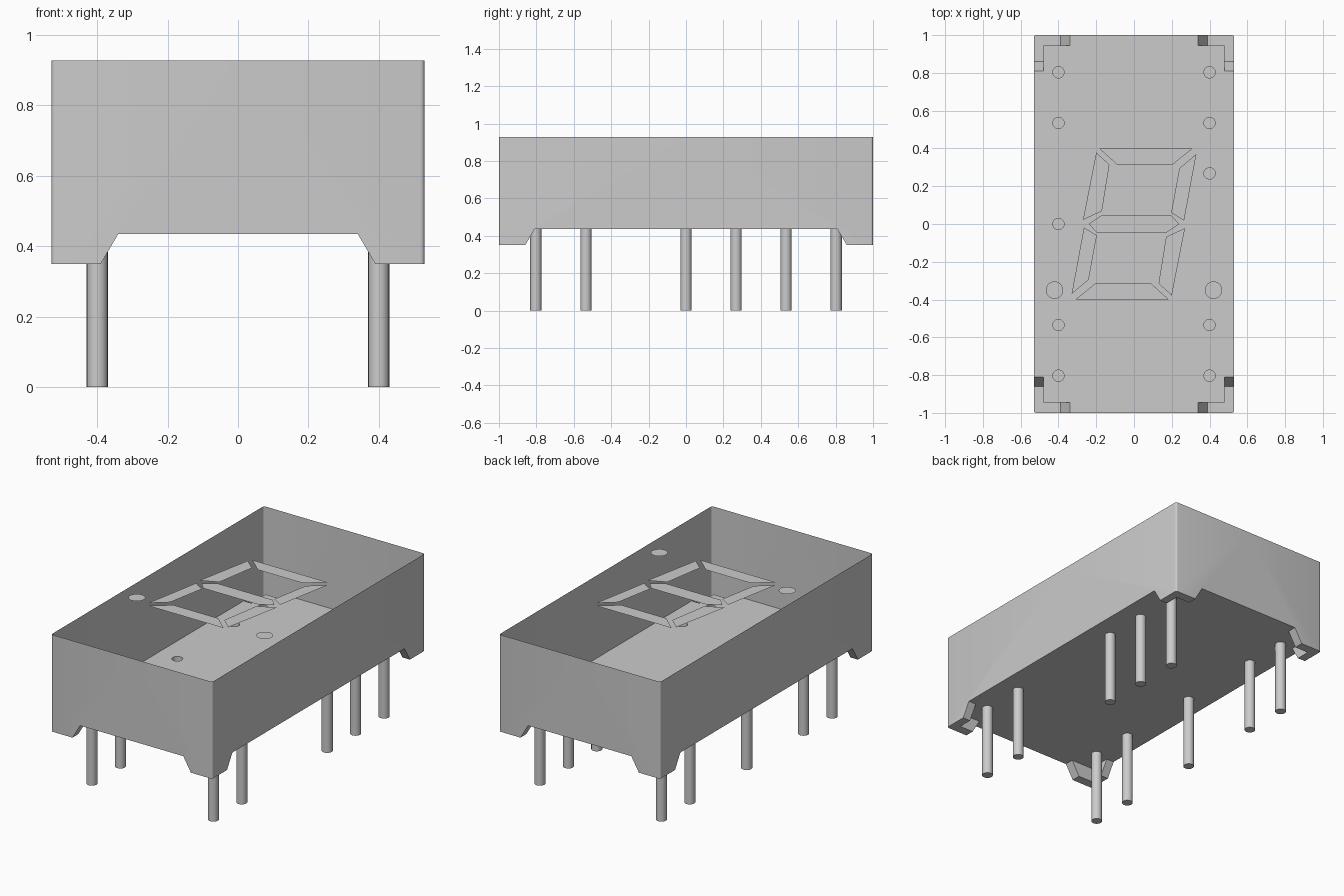
import bpy, bmesh, math
from mathutils import Vector

if "Cube" in bpy.data.objects:
    bpy.data.objects.remove(bpy.data.objects["Cube"], do_unlink=True)

HX, HY = 0.53, 1.0                        # half width, half length
TOP, FLOOR, FOOT = 0.927, 0.435, 0.35     # heights
IX, IY = 0.48, 0.945                      # inner faces of the corner feet
R = 0.012                                 # corner rounding
PIN_R, SIDES = 0.03, 24

grey = bpy.data.materials.new("light grey plastic")
grey.use_nodes = True
COLOUR = (0.6, 0.6, 0.6, 1)
grey.diffuse_color = COLOUR
grey.node_tree.nodes["Principled BSDF"].inputs["Base Color"].default_value = COLOUR


def face(bm, points, out):
    """Add a face whose normal points along out."""
    f = bm.faces.new([bm.verts.new(p) for p in points])
    f.normal_update()
    if f.normal.dot(Vector(out)) < 0:
        f.normal_flip()
    return f


def finish(bm, name, smooth=False):
    bmesh.ops.remove_doubles(bm, verts=bm.verts, dist=1e-5)
    mesh = bpy.data.meshes.new(name)
    bm.to_mesh(mesh)
    bm.free()
    mesh.materials.append(grey)
    ob = bpy.data.objects.new(name, mesh)
    bpy.context.collection.objects.link(ob)
    if smooth:
        bpy.ops.object.select_all(action='DESELECT')
        ob.select_set(True)
        bpy.context.view_layer.objects.active = ob
        bpy.ops.object.shade_smooth_by_angle(angle=math.radians(35))
    return ob


def circle(cx, cy, z, r):
    return [(cx + r * math.cos(2 * math.pi * i / SIDES),
             cy + r * math.sin(2 * math.pi * i / SIDES), z) for i in range(SIDES)]


# Open-topped shell: one quarter with its corner foot, mirrored twice
bm = bmesh.new()
arc = [(HX - R + R * math.cos(a), HY - R + R * math.sin(a))
       for a in [math.pi / 2 * i / 4 for i in range(5)]]
side = [(0, FLOOR), (0.81, FLOOR), (0.86, FOOT), (HY - R, FOOT), (HY - R, TOP), (0, TOP)]
end = [(0, FLOOR), (0.34, FLOOR), (0.39, FOOT), (HX - R, FOOT), (HX - R, TOP), (0, TOP)]
face(bm, [(HX, y, z) for y, z in side], (1, 0, 0))
face(bm, [(x, HY, z) for x, z in end], (0, 1, 0))
for (x0, y0), (x1, y1) in zip(arc, arc[1:]):
    face(bm, [(x0, y0, FOOT), (x1, y1, FOOT), (x1, y1, TOP), (x0, y0, TOP)], (1, 1, 0))
# Foot: L-shaped sole, two ramps, two inner walls
sole = [(IX, 0.86), (HX, 0.86)] + arc + [(0.39, HY), (0.39, IY), (IX, IY)]
face(bm, [(x, y, FOOT) for x, y in sole], (0, 0, -1))
face(bm, [(IX, 0.81, FLOOR), (HX, 0.81, FLOOR), (HX, 0.86, FOOT), (IX, 0.86, FOOT)], (0, -1, -1))
face(bm, [(0.34, IY, FLOOR), (0.34, HY, FLOOR), (0.39, HY, FOOT), (0.39, IY, FOOT)], (-1, 0, -1))
face(bm, [(IX, 0.81, FLOOR), (IX, 0.86, FOOT), (IX, IY, FOOT), (IX, IY, FLOOR)], (-1, 0, 0))
face(bm, [(0.34, IY, FLOOR), (0.39, IY, FOOT), (IX, IY, FOOT), (IX, IY, FLOOR)], (0, -1, 0))
shell = finish(bm, "housing_shell", smooth=True)
mirror = shell.modifiers.new("mirror", 'MIRROR')
mirror.use_axis = (True, True, False)

# Pin positions
pins = [(sx * 0.4, y) for sx in (-1, 1) for y in (0.803, 0.535, -0.535, -0.803)]
pins += [(-0.4, 0.0), (0.4, 0.268)]

# Floor: notched at the feet, with a round hole above each hollow pin
bm = bmesh.new()
quarter = [(HX, 0.81), (IX, 0.81), (IX, IY), (0.34, IY), (0.34, HY)]
outline = []
for sx, sy in ((1, 1), (-1, 1), (-1, -1), (1, -1)):
    pts = [(sx * x, sy * y, FLOOR) for x, y in quarter]
    outline += pts if sx * sy > 0 else pts[::-1]
edges = []
for loop in [outline] + [circle(x, y, FLOOR, PIN_R) for x, y in pins]:
    vs = [bm.verts.new(p) for p in loop]
    edges += [bm.edges.new((vs[i - 1], vs[i])) for i in range(len(vs))]
bmesh.ops.triangle_fill(bm, edges=edges, use_beauty=True, normal=(0, 0, -1))
for f in bm.faces:
    f.normal_update()
    if f.normal.z > 0:
        f.normal_flip()
finish(bm, "housing_floor")

# Hollow pins, closed at the lower end
for n, (x, y) in enumerate(pins, 1):
    bm = bmesh.new()
    low, high = circle(x, y, 0, PIN_R), circle(x, y, FLOOR, PIN_R)
    face(bm, low, (0, 0, -1))
    for i in range(SIDES):
        mid = Vector(low[i - 1]) + Vector(low[i]) - 2 * Vector((x, y, 0))
        face(bm, [low[i - 1], low[i], high[i], high[i - 1]], mid)
    finish(bm, f"pin_{n}", smooth=True)

# Display segments: half of the slanted digit, turned 180 degrees for the rest
segments = {
    "horizontal": [(-0.185, 0.4), (0.31, 0.4), (0.205, 0.315), (-0.09, 0.315)],
    "vertical_a": [(-0.2, 0.378), (-0.13, 0.315), (-0.17, 0.068), (-0.27, 0.022)],
    "vertical_b": [(0.33, 0.37), (0.265, 0.018), (0.197, 0.06), (0.24, 0.295)],
}
for name, pts in segments.items():
    for label, s in (("upper", 1), ("lower", -1)):
        bm = bmesh.new()
        face(bm, [(s * x, s * y, TOP) for x, y in pts], (0, 0, 1))
        finish(bm, f"{label}_{name}_segment")
bm = bmesh.new()
half = [(-0.24, 0), (-0.17, 0.047), (0.195, 0.047)]
face(bm, [(s * x, s * y, TOP) for s in (1, -1) for x, y in half], (0, 0, 1))
finish(bm, "middle_segment")

# Decimal points
for label, s in (("left", 1), ("right", -1)):
    bm = bmesh.new()
    face(bm, circle(s * 0.421, -0.35, TOP, 0.046), (0, 0, 1))
    finish(bm, f"{label}_decimal_point")
